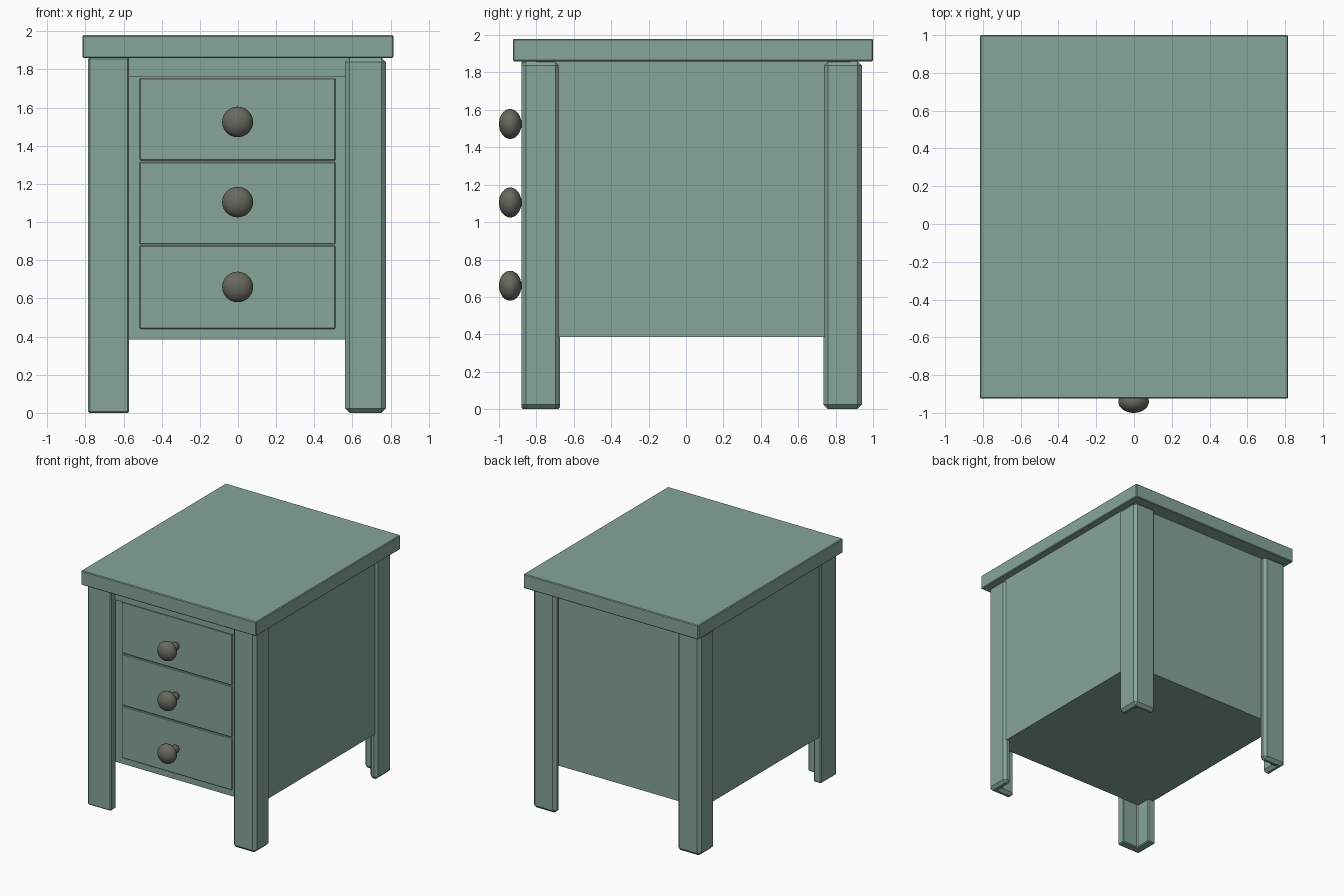
import bpy, bmesh, math

if "Cube" in bpy.data.objects:
    bpy.data.objects.remove(bpy.data.objects["Cube"])


def material(name, rgb):
    m = bpy.data.materials.new(name)
    m.diffuse_color = (*rgb, 1)
    m.use_nodes = True
    m.node_tree.nodes["Principled BSDF"].inputs["Base Color"].default_value = m.diffuse_color
    return m


GREEN = material("sage green paint", (0.238, 0.381, 0.314))
METAL = material("dark knob metal", (0.14, 0.14, 0.118))


def finish(name, bm, mat, bevel=0):
    bmesh.ops.recalc_face_normals(bm, faces=bm.faces)
    me = bpy.data.meshes.new(name)
    bm.to_mesh(me)
    bm.free()
    me.materials.append(mat)
    ob = bpy.data.objects.new(name, me)
    bpy.context.collection.objects.link(ob)
    if bevel:
        mod = ob.modifiers.new("edge bevel", 'BEVEL')
        mod.width = bevel
        mod.segments = 1
    return ob


def box(name, lo, hi, bevel=0):
    bm = bmesh.new()
    bmesh.ops.create_cube(bm, size=1)
    for v in bm.verts:
        v.co = [l + (c + 0.5) * (h - l) for c, l, h in zip(v.co, lo, hi)]
    return finish(name, bm, GREEN, bevel)


def leg(name, x, y, bevel):
    # L-shaped angle leg; (x, y) is its outer corner
    sx, sy = -math.copysign(1, x), -math.copysign(1, y)
    w, d, t = 0.215, 0.205, 0.07
    profile = [(0, 0), (w, 0), (w, t), (t, t), (t, d), (0, d)]
    bm = bmesh.new()
    face = bm.faces.new([bm.verts.new((x + sx * a, y + sy * b, 0)) for a, b in profile])
    ext = bmesh.ops.extrude_face_region(bm, geom=[face])
    top = [g for g in ext["geom"] if isinstance(g, bmesh.types.BMVert)]
    bmesh.ops.translate(bm, vec=(0, 0, 1.862), verts=top)
    return finish(name, bm, GREEN, bevel)


def ellipsoid(name, loc, radii):
    bm = bmesh.new()
    bmesh.ops.create_uvsphere(bm, u_segments=32, v_segments=20, radius=1)
    for v in bm.verts:
        v.co = [l + c * r for c, l, r in zip(v.co, loc, radii)]
    for f in bm.faces:
        f.smooth = True
    return finish(name, bm, METAL)


# Table top
box("table_top", (-0.815, -0.925, 1.86), (0.815, 1.0, 1.98), 0.006)

# Cabinet body and top rail
box("cabinet_body", (-0.765, -0.80, 0.385), (0.757, 0.88, 1.862))
box("top_rail", (-0.60, -0.825, 1.76), (0.60, -0.79, 1.861))

# Legs
leg("front_left_leg", -0.785, -0.88, 0.008)
leg("front_right_leg", 0.775, -0.88, 0.024)
leg("back_left_leg", -0.785, 0.94, 0.024)
leg("back_right_leg", 0.775, 0.94, 0.024)

# Drawers with knobs
drawers = [("bottom", 0.44, 0.877, 0.66), ("middle", 0.885, 1.315, 1.105), ("top", 1.323, 1.753, 1.525)]
for label, z0, z1, zk in drawers:
    box(label + "_drawer_front", (-0.515, -0.812, z0), (0.51, -0.78, z1), 0.004)
    ellipsoid(label + "_knob", (-0.002, -0.94, zk), (0.081, 0.06, 0.08))
    ellipsoid(label + "_knob_stem", (-0.002, -0.845, zk), (0.035, 0.045, 0.035))
